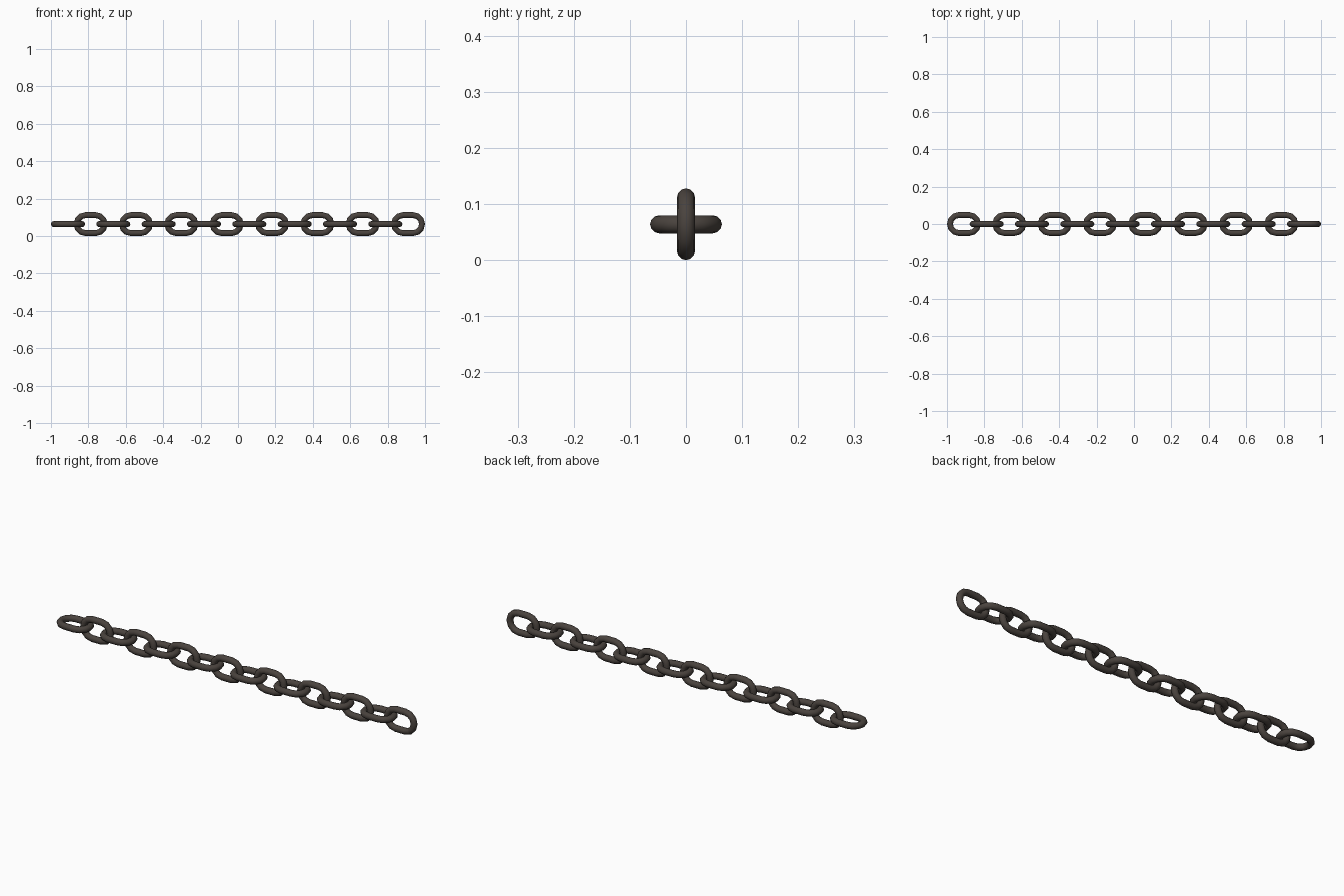
import bpy, bmesh, math
from mathutils import Vector

if "Cube" in bpy.data.objects:
    bpy.data.objects.remove(bpy.data.objects["Cube"])

LINKS = 16
LENGTH, WIDTH, WIRE = 0.182, 0.128, 0.016      # outer link size, wire radius
PITCH = (2.0 - LENGTH) / (LINKS - 1)
END_R = WIDTH / 2 - WIRE                       # centreline radius of the round ends
HALF = LENGTH / 2 - WIRE - END_R               # half of the straight part
END_SEGS, SIDES = 6, 12

iron = bpy.data.materials.new("dark iron")
iron.diffuse_color = (0.068, 0.056, 0.048, 1)
iron.use_nodes = True
iron.node_tree.nodes["Principled BSDF"].inputs["Base Color"].default_value = iron.diffuse_color


def link_mesh():
    """Stadium-shaped ring of round wire lying in the xy plane."""
    bm = bmesh.new()
    rings = []
    for sx, start in ((1, -math.pi / 2), (-1, math.pi / 2)):
        for i in range(END_SEGS + 1):
            a = start + math.pi * i / END_SEGS
            out = Vector((math.cos(a), math.sin(a), 0))
            centre = Vector((sx * HALF, 0, 0)) + out * END_R
            ring = []
            for k in range(SIDES):
                t = 2 * math.pi * k / SIDES
                offset = out * math.cos(t) + Vector((0, 0, math.sin(t)))
                ring.append(bm.verts.new(centre + offset * WIRE))
            rings.append(ring)
    for i, ring in enumerate(rings):
        nxt = rings[(i + 1) % len(rings)]
        for k in range(SIDES):
            m = (k + 1) % SIDES
            bm.faces.new((ring[k], nxt[k], nxt[m], ring[m])).smooth = True
    bmesh.ops.recalc_face_normals(bm, faces=bm.faces)
    mesh = bpy.data.meshes.new("chain_link")
    bm.to_mesh(mesh)
    bm.free()
    mesh.materials.append(iron)
    return mesh


# Row of links, alternately lying flat and standing upright
mesh = link_mesh()
for i in range(LINKS):
    upright = i % 2 == 1
    link = bpy.data.objects.new(("upright" if upright else "flat") + f"_link_{i + 1}", mesh)
    link.location = (-1 + LENGTH / 2 + i * PITCH, 0, WIDTH / 2)
    link.rotation_euler = (math.pi / 2 if upright else 0, 0, 0)
    bpy.context.collection.objects.link(link)
